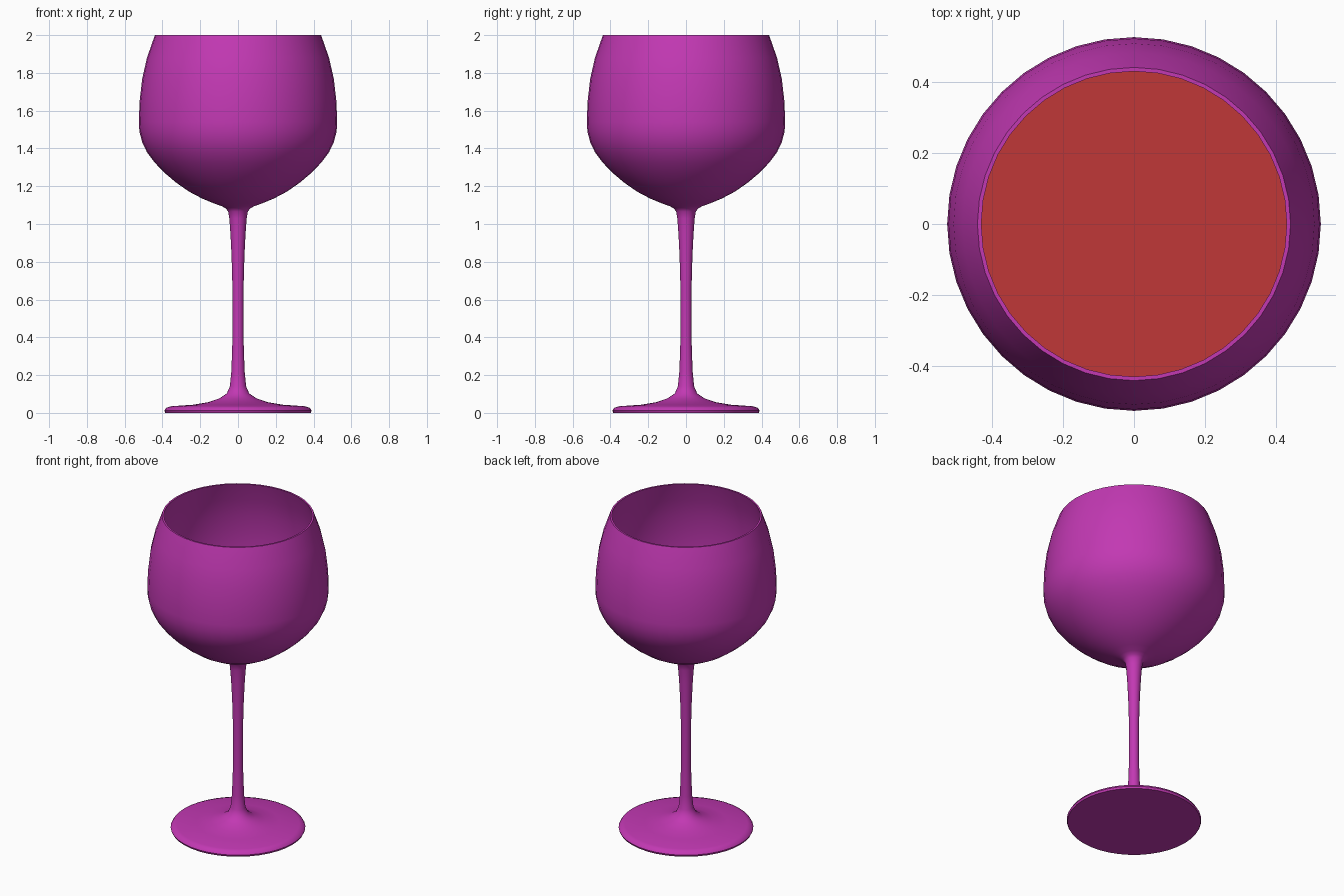
import bpy, bmesh, math

if "Cube" in bpy.data.objects:
    bpy.data.objects.remove(bpy.data.objects["Cube"])

SIDES = 40


def material(name, rgb):
    mat = bpy.data.materials.new(name)
    mat.diffuse_color = (*rgb, 1.0)
    mat.use_nodes = True
    mat.node_tree.nodes["Principled BSDF"].inputs["Base Color"].default_value = mat.diffuse_color
    return mat


def lathe(name, profile, mat):
    """Spin an (r, z) profile, starting and ending on the axis, around z."""
    bm = bmesh.new()
    verts = [bm.verts.new((r, 0, z)) for r, z in profile]
    edges = [bm.edges.new(pair) for pair in zip(verts, verts[1:])]
    bmesh.ops.spin(bm, geom=verts + edges, cent=(0, 0, 0), axis=(0, 0, 1),
                   angle=math.tau, steps=SIDES)
    bmesh.ops.remove_doubles(bm, verts=bm.verts, dist=1e-4)
    bmesh.ops.recalc_face_normals(bm, faces=bm.faces)
    mesh = bpy.data.meshes.new(name)
    bm.to_mesh(mesh)
    bm.free()
    mesh.materials.append(mat)
    obj = bpy.data.objects.new(name, mesh)
    bpy.context.collection.objects.link(obj)
    bpy.ops.object.select_all(action='DESELECT')
    obj.select_set(True)
    bpy.context.view_layer.objects.active = obj
    bpy.ops.object.shade_smooth_by_angle(angle=math.radians(40))
    return obj


# Foot and stem
foot_stem = [(0, 0), (0.385, 0), (0.39, 0.012), (0.38, 0.027), (0.355, 0.035),
             (0.24, 0.043), (0.16, 0.056), (0.10, 0.076), (0.06, 0.102),
             (0.043, 0.14), (0.035, 0.22), (0.029, 0.40), (0.029, 0.65),
             (0.034, 0.83), (0.040, 0.95), (0.046, 1.03), (0.052, 1.066)]
# Outside of the bowl
bowl_out = [(0.064, 1.082), (0.085, 1.094), (0.13, 1.110), (0.19, 1.135),
            (0.26, 1.172), (0.33, 1.221), (0.39, 1.272), (0.44, 1.324),
            (0.482, 1.38), (0.508, 1.435), (0.522, 1.49), (0.525, 1.54),
            (0.521, 1.65), (0.507, 1.77), (0.482, 1.88), (0.44, 2.0)]
# Inside of the bowl, rim down to the bottom
bowl_in = [(0.429, 2.0), (0.470, 1.88), (0.495, 1.77), (0.509, 1.65),
           (0.513, 1.54), (0.510, 1.492), (0.497, 1.44), (0.472, 1.387),
           (0.432, 1.333), (0.382, 1.281), (0.323, 1.231), (0.254, 1.183),
           (0.186, 1.147), (0.10, 1.122), (0, 1.115)]
lathe("wine_glass", foot_stem + bowl_out + bowl_in,
      material("purple_glass", (0.54, 0.04, 0.45)))

# Wine filling the lower bowl, just inside the inner wall
level = 1.465
wine = [(0, level), (0.501, level)]
wine += [(max(r - 0.003, 0), z + 0.002) for r, z in bowl_in[6:]]
lathe("wine", wine, material("red_wine", (0.53, 0.038, 0.038)))
